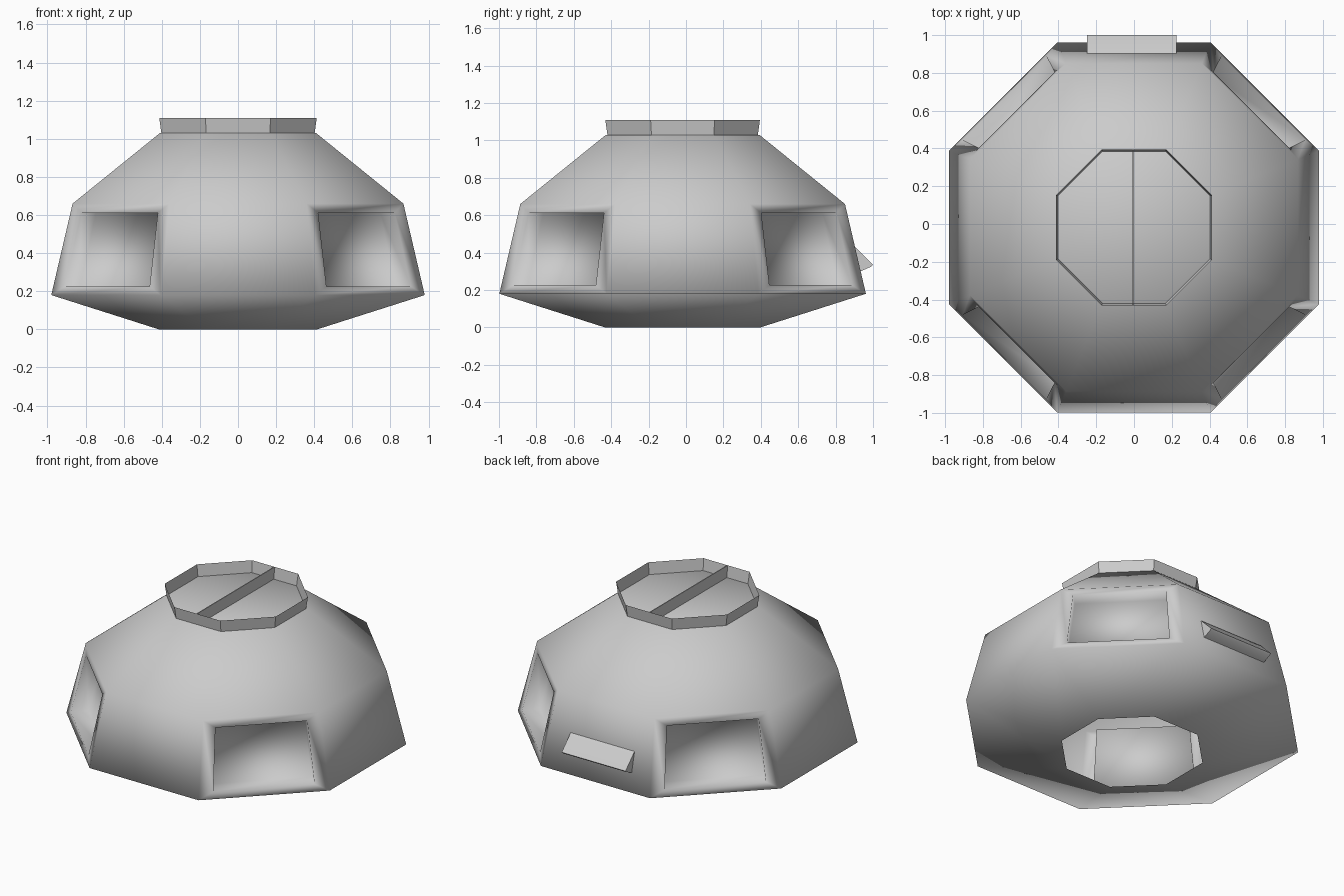
import bpy, bmesh, math
from mathutils import Vector

if "Cube" in bpy.data.objects:
    bpy.data.objects.remove(bpy.data.objects["Cube"])

CY = -0.018                       # body axis sits slightly forward
SIDES = 8


def octagon(apothem, z):
    """Octagon points with flats facing the x and y axes."""
    r = apothem / math.cos(math.pi / SIDES)
    return [Vector((r * math.cos(math.pi / 8 + i * math.pi / 4),
                    CY + r * math.sin(math.pi / 8 + i * math.pi / 4), z))
            for i in range(SIDES)]


def finish(name, bm, smooth=False, angle=None):
    bmesh.ops.remove_doubles(bm, verts=bm.verts, dist=1e-5)
    bmesh.ops.recalc_face_normals(bm, faces=bm.faces)
    mesh = bpy.data.meshes.new(name)
    bm.to_mesh(mesh)
    bm.free()
    obj = bpy.data.objects.new(name, mesh)
    bpy.context.collection.objects.link(obj)
    for p in mesh.polygons:
        p.use_smooth = smooth
    if angle:
        bpy.context.view_layer.objects.active = obj
        obj.select_set(True)
        bpy.ops.object.shade_smooth_by_angle(angle=math.radians(angle))
        obj.select_set(False)
    return obj


def add_face(bm, pts):
    return bm.faces.new([bm.verts.new(p) for p in pts])


def window_panel(bm, a, b, c, d, depth):
    """Quad side a-b (bottom), c-d (top) with a recessed pocket in it."""
    def at(u, v):
        return a.lerp(b, u).lerp(d.lerp(c, u), v)
    outer = [a, b, c, d]
    inner = [at(0.11, 0.095), at(0.89, 0.095), at(0.89, 0.90), at(0.11, 0.90)]
    mid = (a + b) / 2 - Vector((0, CY, 0))
    inward = -Vector((mid.x, mid.y, 0)).normalized() * depth
    back = [p + inward for p in inner]
    for i in range(4):
        j = (i + 1) % 4
        add_face(bm, (outer[i], outer[j], inner[j], inner[i]))
        add_face(bm, (inner[i], inner[j], back[j], back[i]))
    add_face(bm, back)


# Octagonal shell, open underneath, with pockets on the diagonal sides
bm = bmesh.new()
rings = [octagon(r, z) for r, z in
         ((0.415, 0.0), (0.98, 0.18), (0.868, 0.66), (0.41, 1.03))]
for level in range(3):
    lo, hi = rings[level], rings[level + 1]
    for i in range(SIDES):
        j = (i + 1) % SIDES
        if level == 1 and i % 2 == 0:
            window_panel(bm, lo[i], lo[j], hi[j], hi[i], 0.11)
        else:
            add_face(bm, (lo[i], lo[j], hi[j], hi[i]))
add_face(bm, rings[3])
finish("body_shell", bm, smooth=True)

# Thin flared collar around the top
bm = bmesh.new()
lo, hi = octagon(0.402, 1.028), octagon(0.413, 1.108)
for i in range(SIDES):
    j = (i + 1) % SIDES
    add_face(bm, (lo[i], lo[j], hi[j], hi[i]))
finish("top_collar", bm)

# Upright divider across the collar
bm = bmesh.new()
add_face(bm, ((-0.006, CY - 0.402, 1.028), (-0.006, CY + 0.402, 1.028),
              (-0.006, CY + 0.413, 1.108), (-0.006, CY - 0.413, 1.108)))
divider = finish("collar_divider", bm)
solid = divider.modifiers.new("thickness", "SOLIDIFY")
solid.thickness = 0.006
solid.offset = 0

# Wedge-shaped lip on the back side
bm = bmesh.new()
profile = [(0.885, 0.44), (0.905, 0.43), (1.0, 0.335), (0.99, 0.325),
           (0.945, 0.305), (0.91, 0.29)]
ends = [[Vector((x, y, z)) for y, z in profile] for x in (-0.25, 0.225)]
for i in range(len(profile)):
    j = (i + 1) % len(profile)
    add_face(bm, (ends[0][i], ends[0][j], ends[1][j], ends[1][i]))
for end in ends:
    add_face(bm, end)
finish("back_lip", bm, angle=30)
